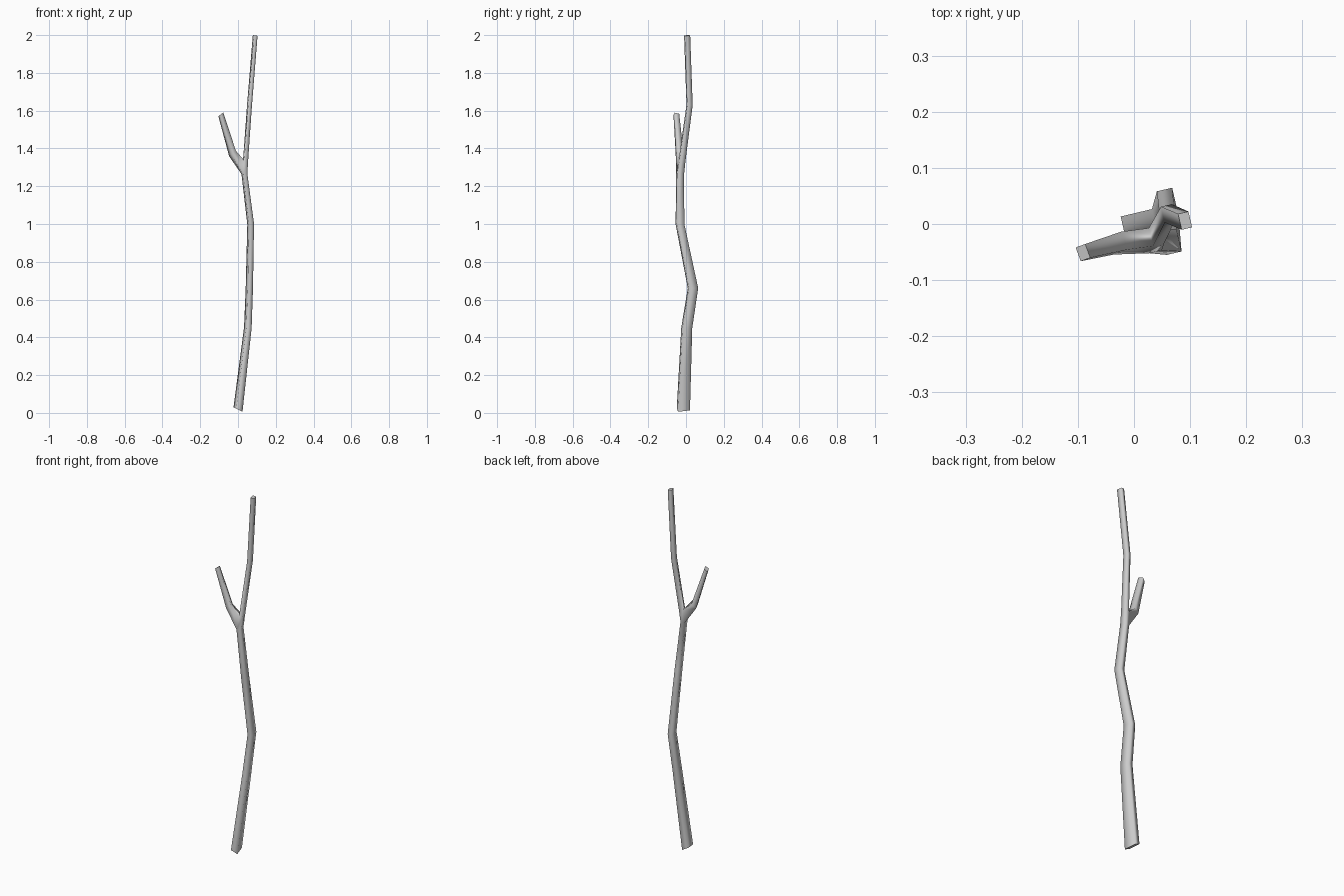
import bpy, bmesh, math

if "Cube" in bpy.data.objects:
    bpy.data.objects.remove(bpy.data.objects["Cube"])

# centre (x, y, z), section width a, depth b, slope of the ring along x
TRUNK = [
    (0.000, -0.014, 0.018, 0.034, 0.064, -0.50),
    (0.052, 0.004, 0.45, 0.029, 0.053, -0.10),
    (0.060, 0.037, 0.66, 0.028, 0.050, 0.0),
    (0.067, -0.032, 1.00, 0.027, 0.041, 0.1),
    (0.034, -0.031, 1.265, 0.023, 0.038, 0.1),
    (0.040, -0.021, 1.335, 0.020, 0.033, -0.1),
    (0.061, 0.019, 1.63, 0.020, 0.029, -0.1),
    (0.091, 0.006, 1.998, 0.019, 0.029, -0.15),
]
TWIG = [
    (-0.029, -0.034, 1.373, 0.026, 0.034, 0.8),
    (-0.091, -0.051, 1.58, 0.018, 0.026, 0.75),
]
FORK = 4  # the twig leaves the trunk between this ring and the next

bm = bmesh.new()


def ring(x, y, z, a, b, slope, angle):
    c, s = math.cos(angle), math.sin(angle)
    verts = []
    for u, v in ((-1, -1), (1, -1), (1, 1), (-1, 1)):
        dx, dy = u * a / 2, v * b / 2
        px, py = dx * c - dy * s, dx * s + dy * c
        verts.append(bm.verts.new((x + px, y + py, z + slope * px)))
    return verts


def bridge(lo, hi, skip=None):
    for i in range(4):
        if i != skip:
            j = (i + 1) % 4
            bm.faces.new((lo[i], lo[j], hi[j], hi[i]))


# trunk, leaving an opening on its left side for the twig
trunk = [ring(*r, math.radians(13)) for r in TRUNK]
for k in range(len(trunk) - 1):
    bridge(trunk[k], trunk[k + 1], 3 if k == FORK else None)

# side twig growing out of the opening
twig = [ring(*r, math.radians(20)) for r in TWIG]
low, high = trunk[FORK], trunk[FORK + 1]
bridge([low[0], high[0], high[3], low[3]], twig[0])
bridge(twig[0], twig[1])
for f in bm.faces:
    f.smooth = True

# flat cut ends
for end in (trunk[0], trunk[-1], twig[-1]):
    cap = bm.faces.new(end)
    cap.smooth = False
    for e in cap.edges:
        e.smooth = False

bmesh.ops.recalc_face_normals(bm, faces=bm.faces)
mesh = bpy.data.meshes.new("branch")
bm.to_mesh(mesh)
bm.free()
branch = bpy.data.objects.new("branch", mesh)
bpy.context.collection.objects.link(branch)
